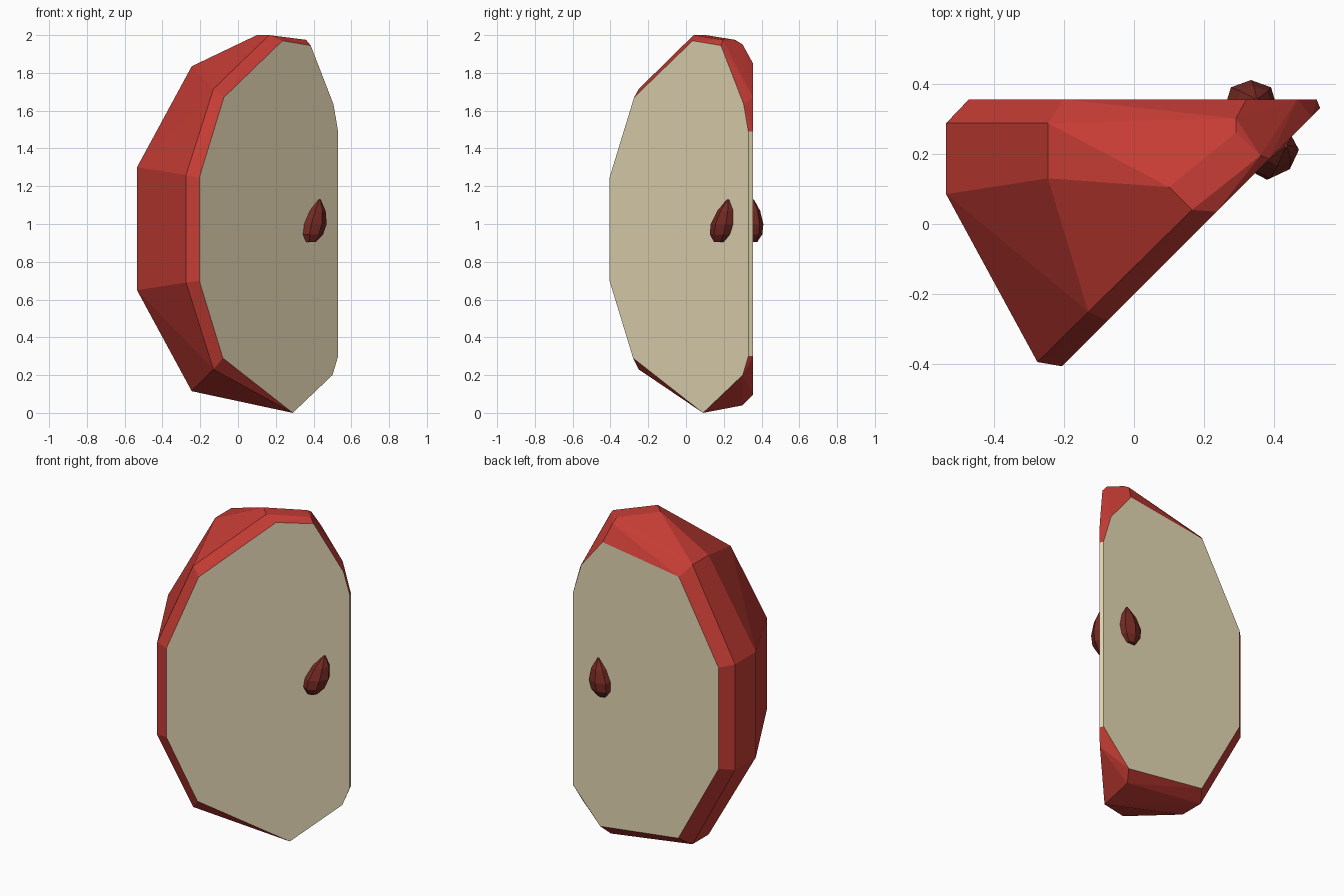
import bpy, bmesh, math
from mathutils import Vector

if "Cube" in bpy.data.objects:
    bpy.data.objects.remove(bpy.data.objects["Cube"])


def material(name, rgb):
    m = bpy.data.materials.new(name)
    m.diffuse_color = (*rgb, 1)
    m.use_nodes = True
    m.node_tree.nodes["Principled BSDF"].inputs["Base Color"].default_value = m.diffuse_color
    return m


skin = material("red skin", (0.56, 0.045, 0.035))
flesh = material("cream flesh", (0.79, 0.69, 0.46))
pip = material("dark brown seed", (0.18, 0.023, 0.017))
DIAG = Vector((1, -1, 0)).normalized()


def hull_object(name, points, mats):
    """Convex flat-faced solid around the given points."""
    bm = bmesh.new()
    for p in points:
        bm.verts.new(p)
    res = bmesh.ops.convex_hull(bm, input=bm.verts[:])
    loose = [v for v in bm.verts if not v.link_faces]
    bmesh.ops.delete(bm, geom=loose, context='VERTS')
    bmesh.ops.dissolve_limit(bm, angle_limit=math.radians(1.5),
                             verts=bm.verts[:], edges=bm.edges[:])
    bmesh.ops.recalc_face_normals(bm, faces=bm.faces[:])
    me = bpy.data.meshes.new(name)
    bm.to_mesh(me)
    bm.free()
    for m in mats:
        me.materials.append(m)
    ob = bpy.data.objects.new(name, me)
    bpy.context.collection.objects.link(ob)
    return ob


# Outlines of the two cut faces as (x, z)
diag_cut = [(-.205, 1.245), (-.075, 1.67), (.235, 1.97), (.385, 1.945), (.505, 1.635),
            (.53, 1.49), (.53, .30), (.50, .20), (.29, 0), (-.08, .29), (-.205, .70)]
back_cut = [(.52, 1.49), (.465, 1.67), (.32, 1.85), (-.20, 1.775), (-.47, 1.287),
            (-.47, .664), (-.196, .165), (.336, .096), (.52, .30)]
# Rounded outer skin
outer = [(-.535, .085, 1.3), (-.535, .287, 1.3), (-.535, .085, .65), (-.535, .287, .65),
         (-.275, -.393, 1.26), (-.275, -.393, .69), (-.13, -.25, 1.715), (-.13, -.25, .23),
         (-.245, .13, 1.835), (-.245, .287, 1.835), (-.245, .13, .115), (-.245, .287, .115),
         (.10, .105, 2), (.165, .04, 2), (.29, .30, 1.95), (.29, .26, 1.975),
         (.36, .195, 1.975), (.30, .30, .04)]
points = [(x, x - .2, z) for x, z in diag_cut] + [(x, .355, z) for x, z in back_cut] + outer
wedge = hull_object("apple_slice", points, [skin, flesh])

# Flesh on the two cuts and the narrow core edge
for p in wedge.data.polygons:
    n = p.normal
    core = n.x > .8 and abs(n.z) < .1 and p.center.x > .5
    if n.y > .99 or n.dot(DIAG) > .99 or core:
        p.material_index = 1


# Teardrop seeds half sunk in each cut: (height, radius) rings, leaning by height
def seed(name, origin, along, normal, lean, thick):
    pts = []
    for h, r in ((.905, .03), (.945, .065), (1.0, .073), (1.07, .05), (1.13, .006)):
        for i in range(7):
            a = math.tau * i / 7 + math.pi / 2
            side = math.cos(a) * r + lean * (h - 1)
            pts.append(origin + along * side + normal * (math.sin(a) * r * thick)
                       + Vector((0, 0, h)))
    return hull_object(name, pts, [pip])


seed("front_seed", Vector((.405, .195, 0)), Vector((1, 1, 0)).normalized(), DIAG, .3, .75)
seed("back_seed", Vector((.333, .355, 0)), Vector((1, 0, 0)), Vector((0, 1, 0)), .12, .75)
